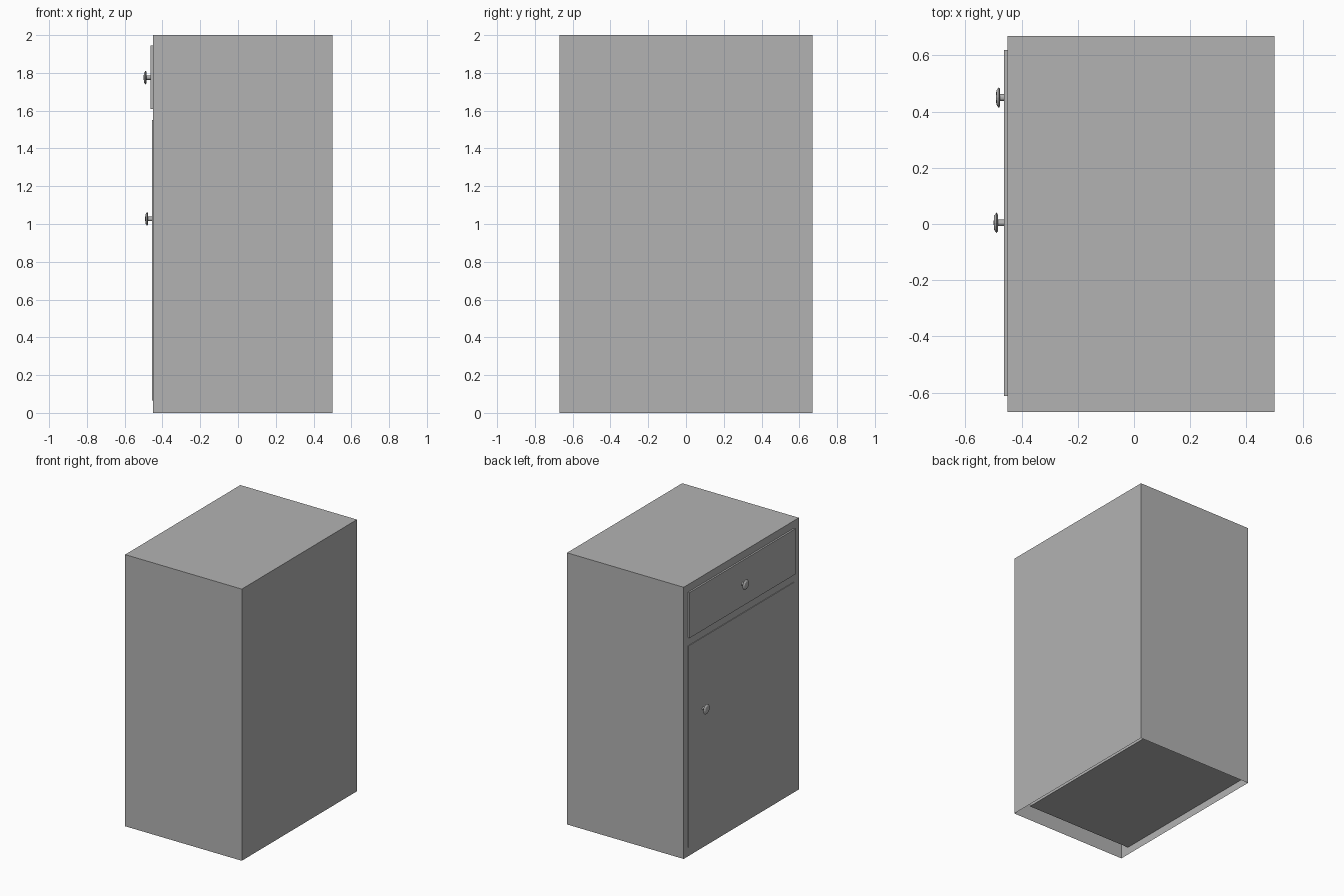
import bpy, bmesh, math
from mathutils import Matrix, Vector

if "Cube" in bpy.data.objects:
    bpy.data.objects.remove(bpy.data.objects["Cube"], do_unlink=True)

GREY = (0.45, 0.45, 0.45, 1)
grey = bpy.data.materials.new("plain grey")
grey.use_nodes = True
grey.diffuse_color = GREY
for node in grey.node_tree.nodes:
    if node.type == 'BSDF_PRINCIPLED':
        node.inputs["Base Color"].default_value = GREY


def finish(bm, name):
    mesh = bpy.data.meshes.new(name)
    bm.to_mesh(mesh)
    bm.free()
    mesh.materials.append(grey)
    obj = bpy.data.objects.new(name, mesh)
    bpy.context.collection.objects.link(obj)
    return obj


def box(name, low, high, open_bottom=False):
    low, high = Vector(low), Vector(high)
    bm = bmesh.new()
    bmesh.ops.create_cube(bm, size=1, matrix=Matrix.Translation((low + high) / 2)
                          @ Matrix.Diagonal((*(high - low), 1)))
    if open_bottom:
        bm.normal_update()
        base = [f for f in bm.faces if f.normal.z < -0.9]
        bmesh.ops.delete(bm, geom=base, context='FACES_ONLY')
    return finish(bm, name)


def knob(name, base_x, y, z):
    # profile pairs: distance out from the panel, radius
    profile = [(0, 0.012), (0.022, 0.012), (0.022, 0.03), (0.026, 0.037),
               (0.035, 0.025), (0.037, 0)]
    bm = bmesh.new()
    verts = [bm.verts.new((base_x - d, y + r, z)) for d, r in profile]
    edges = [bm.edges.new(pair) for pair in zip(verts, verts[1:])]
    bmesh.ops.spin(bm, geom=verts + edges, cent=(base_x, y, z), axis=(1, 0, 0),
                   angle=math.tau, steps=16)
    bmesh.ops.remove_doubles(bm, verts=bm.verts, dist=0.0005)
    bmesh.ops.recalc_face_normals(bm, faces=bm.faces)
    return finish(bm, name)


# Outer shell, open underneath, and the inner carcass with its raised floor
box("cabinet_shell", (-0.45, -0.67, 0), (0.5, 0.67, 2), open_bottom=True)
box("inner_carcass", (-0.449, -0.6, 0.055), (0.42, 0.6, 1.95))

# Drawer and door fronts on the -x side
box("drawer_front", (-0.463, -0.613, 1.61), (-0.449, 0.62, 1.945))
box("door_front", (-0.455, -0.613, 0.065), (-0.449, 0.62, 1.55))

# Round pulls
knob("drawer_knob", -0.463, 0.004, 1.775)
knob("door_knob", -0.455, 0.45, 1.027)
